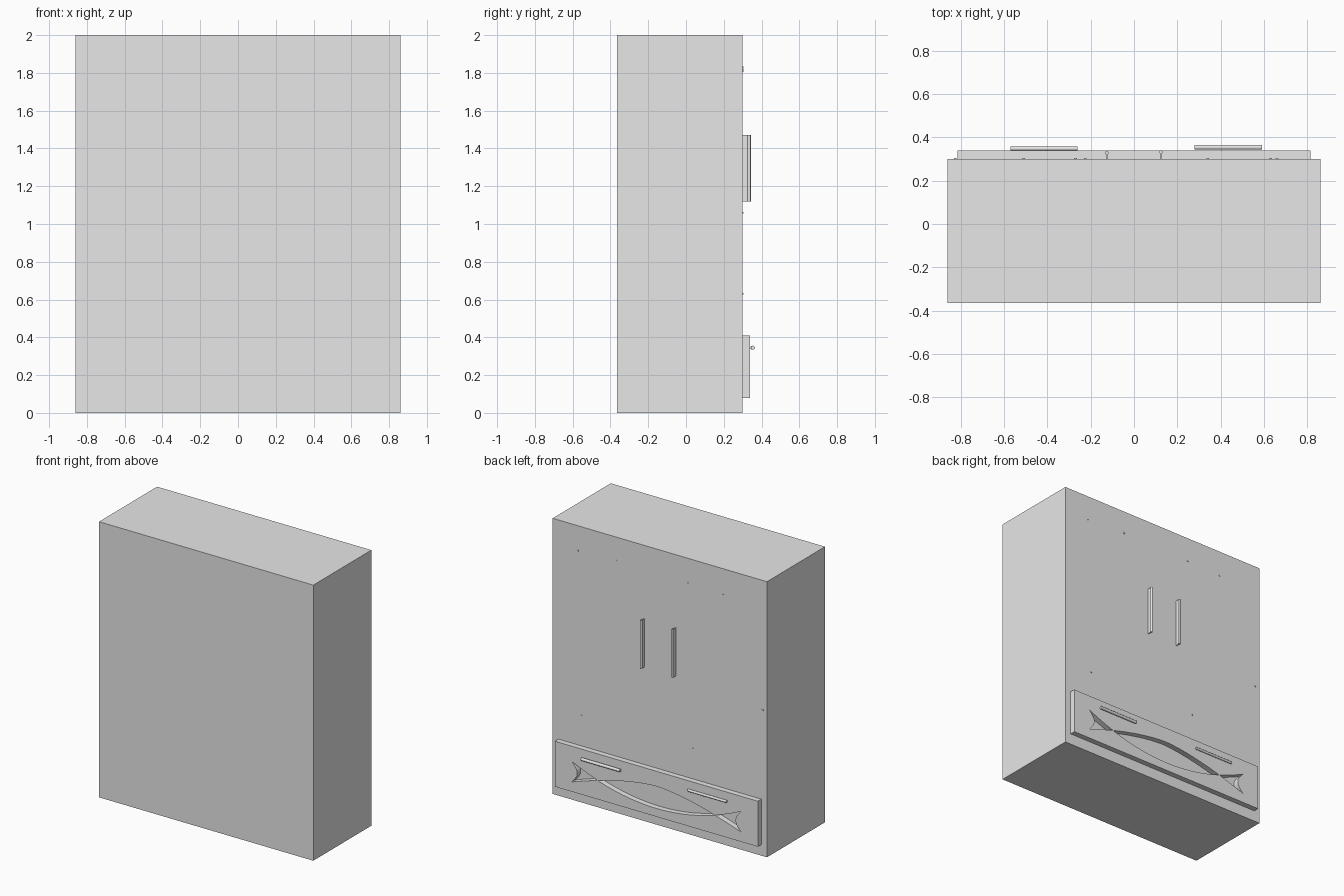
import bpy, bmesh, math
from mathutils import Vector

if "Cube" in bpy.data.objects:
    bpy.data.objects.remove(bpy.data.objects["Cube"], do_unlink=True)

GREY = (0.8, 0.8, 0.8, 1)
mat = bpy.data.materials.new("plain grey")
mat.use_nodes = True
mat.diffuse_color = GREY
mat.node_tree.nodes["Principled BSDF"].inputs["Base Color"].default_value = GREY

BACK = 0.30       # wall of the cabinet that carries the fittings
PANEL = 0.34      # outer face of the drawer


def prisms(name, outlines, extrude):
    """One object made of closed outlines, each extruded along a vector."""
    bm = bmesh.new()
    for pts in outlines:
        face = bm.faces.new([bm.verts.new(p) for p in pts])
        moved = bmesh.ops.extrude_face_region(bm, geom=[face])["geom"]
        verts = [g for g in moved if isinstance(g, bmesh.types.BMVert)]
        bmesh.ops.translate(bm, verts=verts, vec=Vector(extrude))
    bmesh.ops.remove_doubles(bm, verts=bm.verts, dist=1e-5)
    bmesh.ops.recalc_face_normals(bm, faces=bm.faces)
    mesh = bpy.data.meshes.new(name)
    bm.to_mesh(mesh)
    bm.free()
    mesh.materials.append(mat)
    obj = bpy.data.objects.new(name, mesh)
    bpy.context.collection.objects.link(obj)
    return obj


def box(name, x0, x1, y0, y1, z0, z1):
    base = [(x0, y0, z0), (x1, y0, z0), (x1, y1, z0), (x0, y1, z0)]
    return prisms(name, [base], (0, 0, z1 - z0))


def ring(cu, cv, ru, rv, n=12):
    return [(cu + ru * math.cos(2 * math.pi * i / n),
             cv + rv * math.sin(2 * math.pi * i / n)) for i in range(n)]


def smooth(obj):
    bpy.ops.object.select_all(action='DESELECT')
    obj.select_set(True)
    bpy.context.view_layer.objects.active = obj
    bpy.ops.object.shade_smooth_by_angle(angle=math.radians(40))


def span(a, b, n):
    return [a + (b - a) * i / n for i in range(n + 1)]


# Cabinet body and drawer front
box("cabinet_body", -0.86, 0.86, -0.365, BACK, 0, 2)
drawer = box("drawer_front", -0.815, 0.815, BACK, PANEL, 0.08, 0.41)

# Carved recess: a lens between two crossing bows, with a concave tail at each end
END = 0.68


def sag(x):
    return 0.14 + 0.16 * (abs(x) / END) ** 2


def arch(x):
    return 0.30 - 0.15 * (abs(x) / END) ** 1.6


cross = next(x for x in span(0, END, 400) if arch(x) < sag(x))
gap = 0.006
lens_x = span(gap - cross, cross - gap, 24)
lens = [(x, sag(x)) for x in lens_x] + [(x, arch(x)) for x in reversed(lens_x)]
tail_x = span(cross + gap, END, 8)
tail = [(x, sag(x)) for x in tail_x]
tail += [(END - 0.045 * math.sin(math.pi * k), sag(END) + (arch(END) - sag(END)) * k)
         for k in span(0, 1, 8)[1:-1]]
tail += [(x, arch(x)) for x in reversed(tail_x)]
outlines = [lens, tail, [(-x, z) for x, z in tail]]
cutter = prisms("recess_cutter", [[(x, BACK - 0.02, z) for x, z in o] for o in outlines],
                (0, 0.1, 0))
cutter.hide_render = True
cut = drawer.modifiers.new("recess", 'BOOLEAN')
cut.operation = 'DIFFERENCE'
cut.solver = 'EXACT'
cut.object = cutter
bpy.context.view_layer.objects.active = drawer
bpy.ops.object.modifier_apply(modifier=cut.name)
bpy.data.objects.remove(cutter, do_unlink=True)

# Door handles: thin web with a rounded grip along its outer edge
for side, x, y in (("right", -0.125, 0.328), ("left", 0.125, 0.334)):
    box(side + "_door_handle_web", x - 0.003, x + 0.003, BACK, y, 1.12, 1.47)
    grip = [(u, v, 1.12) for u, v in ring(x, y, 0.008, 0.009)]
    smooth(prisms(side + "_door_handle_grip", [grip], (0, 0, 0.35)))

# Drawer handles: round bars
for side, x, y, r in (("right", -0.57, 0.348, 0.009), ("left", 0.28, 0.354, 0.011)):
    bar = [(x, u, v) for u, v in ring(y, 0.345, r, r)]
    smooth(prisms(side + "_drawer_handle", [bar], (0.31, 0, 0)))

# Small pins on the doors
pins = [(0.66, 1.82), (0.34, 1.83), (-0.225, 1.82), (-0.51, 1.81),
        (0.63, 0.63), (-0.27, 0.63), (-0.825, 1.06)]
for i, (x, z) in enumerate(pins):
    box(f"door_pin_{i + 1}", x - 0.006, x + 0.006, BACK, BACK + 0.004, z - 0.004, z + 0.004)
